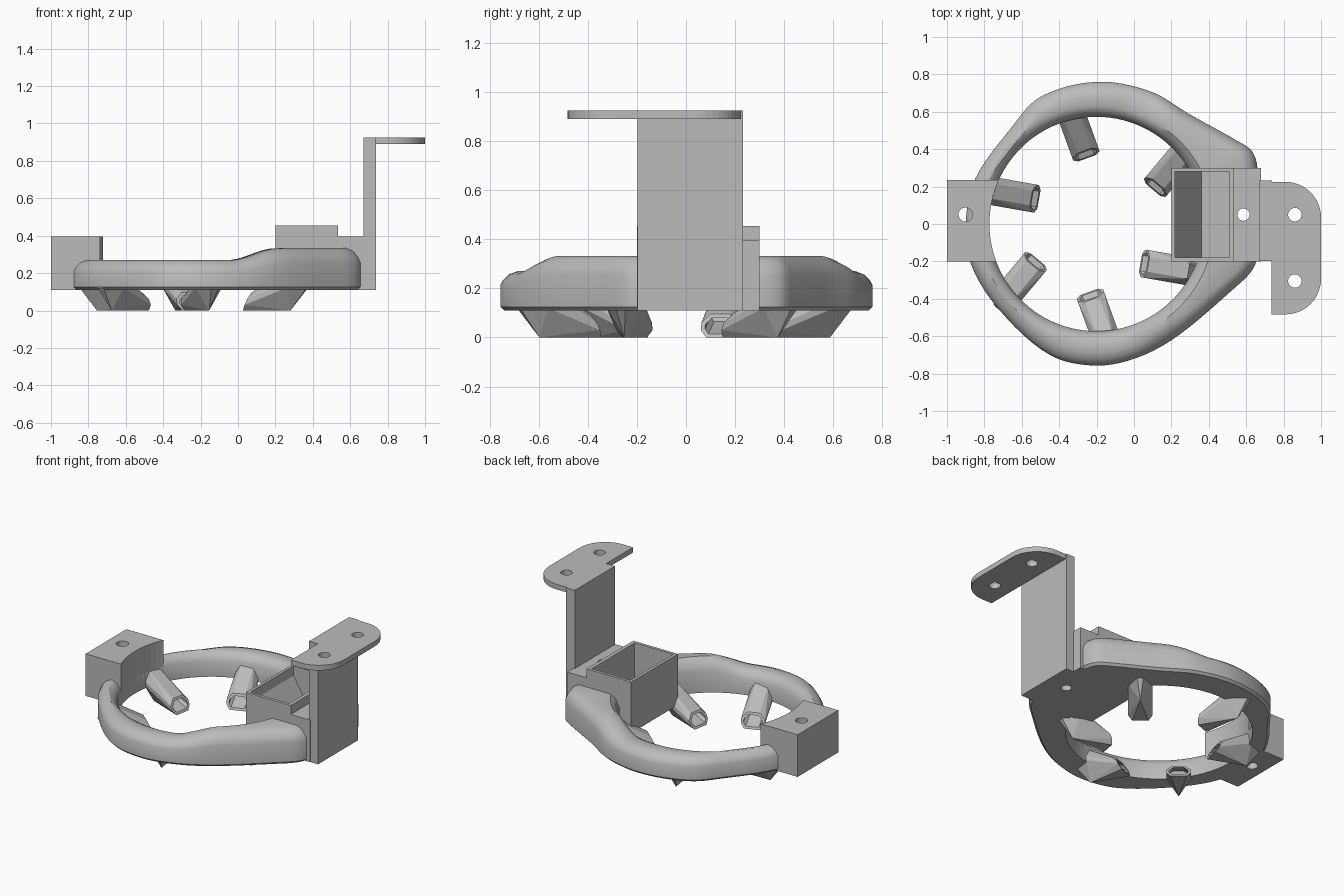
import bpy, bmesh, math
from mathutils import Vector, Matrix

if "Cube" in bpy.data.objects:
    bpy.data.objects.remove(bpy.data.objects["Cube"])

grey = bpy.data.materials.new("plain grey")
grey.use_nodes = True
grey.diffuse_color = (0.5, 0.5, 0.5, 1)
grey.node_tree.nodes["Principled BSDF"].inputs["Base Color"].default_value = (0.5, 0.5, 0.5, 1)

CENTRE = Vector((-0.2, 0, 0))
BASE = 0.11
INNER = 0.573


def finish(bm, name):
    bmesh.ops.recalc_face_normals(bm, faces=bm.faces)
    mesh = bpy.data.meshes.new(name)
    bm.to_mesh(mesh)
    bm.free()
    ob = bpy.data.objects.new(name, mesh)
    bpy.context.collection.objects.link(ob)
    mesh.materials.append(grey)
    return ob


def prism(name, points, lo, hi, axis="z"):
    """Extrude an outline: xy along z, or xz along y."""
    bm = bmesh.new()
    place = (lambda a, b: (a, b, lo)) if axis == "z" else (lambda a, b: (a, lo, b))
    face = bm.faces.new([bm.verts.new(place(a, b)) for a, b in points])
    out = bmesh.ops.extrude_face_region(bm, geom=[face])
    move = (0, 0, hi - lo) if axis == "z" else (0, hi - lo, 0)
    bmesh.ops.translate(bm, vec=move, verts=[g for g in out["geom"] if isinstance(g, bmesh.types.BMVert)])
    return finish(bm, name)


def rect(x0, x1, y0, y1):
    return [(x0, y0), (x1, y0), (x1, y1), (x0, y1)]


def arc(x, y, r, start, end, n):
    angles = [math.radians(start + (end - start) * i / n) for i in range(n + 1)]
    return [(x + r * math.cos(a), y + r * math.sin(a)) for a in angles]


def cylinder(x, y, r, n=32):
    return prism("cutter", arc(x, y, r, 0, 360, n)[:-1], -0.5, 1.5)


def cut(cutter, *targets):
    """Subtract the cutter from each target, then discard it."""
    cutter.hide_render = True
    for ob in targets:
        mod = ob.modifiers.new("cut", "BOOLEAN")
        mod.object = cutter
        mod.solver = "EXACT"
        bpy.context.view_layer.objects.active = ob
        bpy.ops.object.modifier_apply(modifier=mod.name)
    bpy.data.objects.remove(cutter)


# Air ring: section swept between a round bore and a freer outer outline
outline = [Vector(p) for p in (
    (0.66, 0.05), (0.66, 0.3), (0.63, 0.39), (0.56, 0.44), (0.3, 0.585), (0.085, 0.71),
    (-0.2, 0.76), (-0.5, 0.68), (-0.66, 0.51), (-0.85, 0.24), (-0.9, 0), (-0.87, -0.22),
    (-0.72, -0.46), (-0.45, -0.7), (-0.2, -0.757), (0.03, -0.71), (0.245, -0.59),
    (0.54, -0.34), (0.63, -0.25), (0.66, -0.17))]


def spline(points, steps):
    n = len(points)
    for i in range(n):
        a, b, c, d = (points[(i + k) % n] for k in (-1, 0, 1, 2))
        scale = (c - b).length
        m0 = (c - a) * (scale / (c - a).length)
        m1 = (d - b) * (scale / (d - b).length)
        for s in range(steps):
            t = s / steps
            yield (b * (2 * t**3 - 3 * t**2 + 1) + m0 * (t**3 - 2 * t**2 + t)
                   + c * (3 * t**2 - 2 * t**3) + m1 * (t**3 - t**2))


def top_height(x):
    t = min(max((x + 0.02) / 0.3, 0), 1)
    return 0.27 + 0.063 * t * t * (3 - 2 * t)


bm = bmesh.new()
loops = []
for p in spline(outline, 6):
    outer = Vector((p.x, p.y, 0))
    ray = (outer - CENTRE).normalized()
    far = (outer - CENTRE).length
    h = top_height(p.x) - BASE
    section = [(INNER, 0), (far - 0.015, 0), (far, 0.015), (far, h * 0.65), (far - 0.012, h * 0.78),
               (far - 0.035, h * 0.92), (far - 0.07, h), (INNER + 0.055, h),
               (INNER + 0.025, h * 0.9), (INNER, h * 0.65)]
    loops.append([bm.verts.new(CENTRE + ray * r + Vector((0, 0, BASE + z))) for r, z in section])
for a, b in zip(loops, loops[1:] + loops[:1]):
    for i in range(len(a)):
        j = (i + 1) % len(a)
        bm.faces.new((a[i], b[i], b[j], a[j]))
ring = finish(bm, "air_ring")

# Front clamp block with a curved inner face and a screw hole
clamp = prism("clamp_block", rect(-1, -0.7, -0.2, 0.235), BASE, 0.395)
cut(cylinder(CENTRE.x, CENTRE.y, INNER, 96), clamp)
cut(cylinder(-0.9, 0.05, 0.038), clamp)

# Fan inlet: stepped block with a collar, sloped cavity and screw hole
steps = [(0.2, BASE), (0.68, BASE), (0.68, 0.395), (0.535, 0.395), (0.535, 0.455), (0.2, 0.455)]
inlet = prism("fan_inlet", steps, -0.2, 0.3, "y")
cavity = [(0.22, 0.6), (0.22, 0.39), (0.36, 0.16), (0.51, 0.16), (0.51, 0.6)]
cut(prism("cutter", cavity, -0.18, 0.28, "y"), inlet, ring)
cut(cylinder(0.585, 0.05, 0.033), inlet, ring)

# Upright bracket and its drilled top flange
prism("bracket_upright", rect(0.67, 0.737, -0.197, 0.232), BASE, 0.925)
corner = 0.19
flange = prism("bracket_flange",
               [(0.735, -0.483)] + arc(1 - corner, -0.483 + corner, corner, -90, 0, 12)
               + arc(1 - corner, 0.225 - corner, corner, 0, 90, 12) + [(0.735, 0.225)], 0.89, 0.925)
for y in (0.05, -0.305):
    cut(cylinder(0.86, y, 0.036), flange)


# Nozzles: faceted spouts with a hollow mouth and a flat underside
def nozzle(name, x, y, heading):
    bm = bmesh.new()
    lean = 0.45
    half = [(0, 0.05, 0), (0, 0.075, 0.03), (0, 0.075, 0.06), (0, 0.04, 0.095),
            (0.24, 0.075, 0.12), (0.26, 0.075, 0.16), (0.26, 0.04, 0.22), (0.34, 0.02, BASE + 0.01)]
    for r, w, z in half:
        for side in (1, -1):
            bm.verts.new((r if r else z * lean, w * side, z))
    bm.verts.new((0.25, 0, 0))
    bmesh.ops.convex_hull(bm, input=bm.verts[:])
    bmesh.ops.dissolve_limit(bm, angle_limit=0.02, verts=bm.verts[:], edges=bm.edges[:])
    bmesh.ops.recalc_face_normals(bm, faces=bm.faces)
    mouth = min(bm.faces, key=lambda f: f.calc_center_median().x)
    bmesh.ops.inset_individual(bm, faces=[mouth], thickness=0.018)
    hole = bmesh.ops.extrude_discrete_faces(bm, faces=[mouth])["faces"][0]
    bmesh.ops.translate(bm, vec=(0.13, 0, 0.05), verts=hole.verts[:])
    turn = Matrix.Translation((x, y, 0)) @ Matrix.Rotation(math.radians(heading + 180), 4, "Z")
    bmesh.ops.transform(bm, matrix=turn, verts=bm.verts[:])
    finish(bm, name)


mouths = [(-0.25, 0.352), (-0.508, 0.132), (-0.515, -0.188),
          (-0.24, -0.363), (0.035, -0.208), (0.102, 0.182)]
for i, (x, y) in enumerate(mouths):
    nozzle(f"nozzle_{i + 1}", x, y, -70 + 60 * i)

# Smooth the ring, keeping its sharp edges
bpy.ops.object.select_all(action="DESELECT")
ring.select_set(True)
bpy.context.view_layer.objects.active = ring
bpy.ops.object.shade_smooth_by_angle(angle=math.radians(35))
